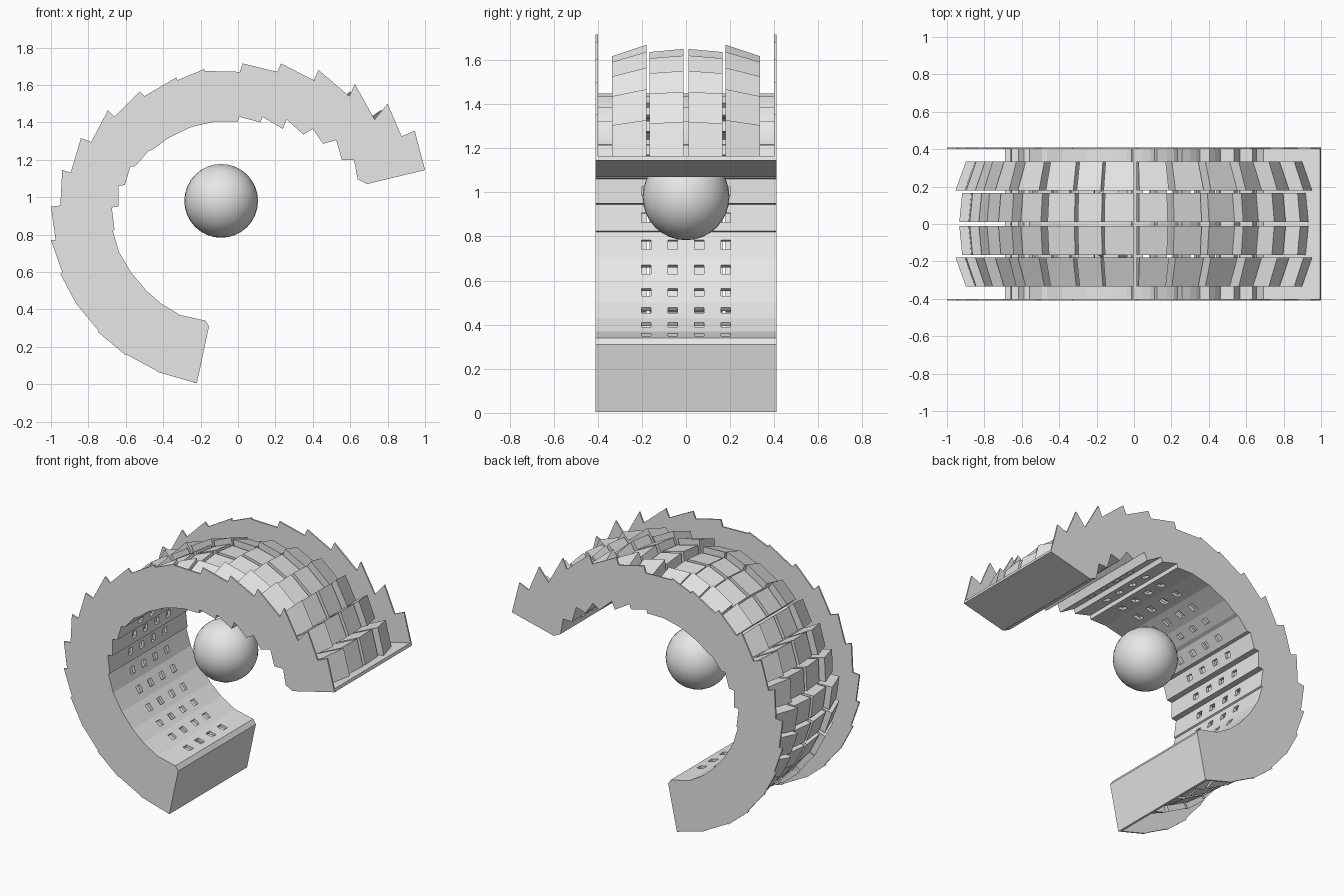
import bpy, bmesh
from mathutils import Vector

cube = bpy.data.objects.get("Cube")
if cube:
    bpy.data.objects.remove(cube)

# One flat grey
grey = bpy.data.materials.new("light_grey")
grey.use_nodes = True
COLOUR = (0.8, 0.8, 0.8, 1)
grey.diffuse_color = COLOUR
grey.node_tree.nodes["Principled BSDF"].inputs["Base Color"].default_value = COLOUR

# Side profile (x, z): a start and an end point for each of the 20 ring segments
OUTER = [(-.22, .005), (-.43, .065), (-.44, .075), (-.60, .16), (-.60, .155), (-.75, .28),
         (-.745, .285), (-.865, .43), (-.86, .42), (-.95, .59), (-.94, .60), (-1, .77),
         (-.975, .77), (-1, .95), (-.95, .955), (-.94, 1.145), (-.895, 1.13), (-.84, 1.315),
         (-.785, 1.295), (-.695, 1.465), (-.66, 1.43), (-.525, 1.565), (-.50, 1.54), (-.33, 1.64),
         (-.325, 1.625), (-.18, 1.685), (-.18, 1.675), (.01, 1.67), (.025, 1.715), (.21, 1.67),
         (.23, 1.715), (.405, 1.625), (.43, 1.68), (.595, 1.54), (.625, 1.605), (.73, 1.415),
         (.80, 1.50), (.875, 1.325), (.945, 1.355), (1, 1.145)]
INNER = [(-.175, .34), (-.31, .37), (-.31, .37), (-.41, .43), (-.41, .43), (-.49, .50),
         (-.49, .50), (-.57, .595), (-.57, .595), (-.635, .705), (-.635, .705), (-.67, .82),
         (-.66, .825), (-.675, .945), (-.64, .95), (-.64, 1.06), (-.605, 1.065), (-.575, 1.165),
         (-.55, 1.165), (-.48, 1.245), (-.455, 1.255), (-.375, 1.315), (-.375, 1.315), (-.25, 1.375),
         (-.25, 1.375), (-.12, 1.405), (-.12, 1.405), (0, 1.405), (.005, 1.43), (.12, 1.40),
         (.13, 1.43), (.24, 1.365), (.26, 1.415), (.35, 1.335), (.40, 1.365), (.455, 1.285),
         (.525, 1.305), (.555, 1.20), (.62, 1.20), (.64, 1.095)]
OUTER = [Vector(p) for p in OUTER]
INNER = [Vector(p) for p in INNER]
LIP_A, LIP_B = Vector((-.155, .31)), Vector((.69, 1.07))
HALF, WALL = .40, .01


def add_object(name, bm):
    mesh = bpy.data.meshes.new(name)
    bm.to_mesh(mesh)
    bm.free()
    mesh.materials.append(grey)
    obj = bpy.data.objects.new(name, mesh)
    bpy.context.collection.objects.link(obj)
    return obj


def prism(bm, ring_a, ring_b):
    """Closed solid between two matching rings of 3D points."""
    a = [bm.verts.new(p) for p in ring_a]
    b = [bm.verts.new(p) for p in ring_b]
    bm.faces.new(a)
    bm.faces.new(b[::-1])
    for i in range(len(a)):
        j = (i + 1) % len(a)
        bm.faces.new((a[j], a[i], b[i], b[j]))


def at(p, y):
    return Vector((p.x, y, p.y))


# Thin sawtooth side walls
outline = OUTER + [LIP_B] + INNER[::-1] + [LIP_A]
for name, y in (("front_wall", -HALF - WALL), ("back_wall", HALF)):
    bm = bmesh.new()
    prism(bm, [at(p, y) for p in outline], [at(p, y + WALL) for p in outline])
    bmesh.ops.recalc_face_normals(bm, faces=bm.faces[:])
    add_object(name, bm)

# Inner shell with end caps, pierced by four small windows per segment
bm = bmesh.new()
rows = [-HALF]
for c in (-.18, -.06, .06, .18):
    rows += [c - .021, c + .021]
rows.append(HALF)


def strip(p, q, windows):
    if (q - p).length < 1e-4:
        return
    cuts = [0, .32, .68, 1] if windows else [0, 1]
    for i in range(len(cuts) - 1):
        a, b = p.lerp(q, cuts[i]), p.lerp(q, cuts[i + 1])
        for j in range(len(rows) - 1):
            if windows and i == 1 and j % 2 == 1:
                continue
            y0, y1 = rows[j], rows[j + 1]
            bm.faces.new([bm.verts.new(v) for v in (at(a, y1), at(b, y1), at(b, y0), at(a, y0))])


path = [OUTER[0], LIP_A] + INNER + [LIP_B, OUTER[-1]]
for k in range(len(path) - 1):
    strip(path[k], path[k + 1], 2 <= k < len(path) - 3 and k % 2 == 0)
bmesh.ops.remove_doubles(bm, verts=bm.verts[:], dist=1e-4)
shell = add_object("inner_shell", bm)
solid = shell.modifiers.new("thickness", 'SOLIDIFY')
solid.thickness = .02
solid.offset = -1

# Barrel-curved armour blocks: (y, depth below the wall edge) at each column side
COLUMNS = [((.012, .065), (.165, .080)), ((.180, .045), (.335, .100))]
for number, (near, far) in enumerate(COLUMNS):
    for side, sign in (("front", -1), ("back", 1)):
        bm = bmesh.new()
        for k in range(0, len(OUTER), 2):
            o0, o1, i0, i1 = OUTER[k], OUTER[k + 1], INNER[k], INNER[k + 1]
            top0, top1 = o0.lerp(o1, .04), o0.lerp(o1, .95)
            low0, low1 = i0.lerp(i1, .04), i0.lerp(i1, .95)
            rings = []
            for y, drop in (near, far):
                ends = []
                for top, low in ((top0, low0), (top1, low1)):
                    inward = (low - top).normalized()
                    ends.append((top + inward * drop, low - inward * .06))
                (ta, la), (tb, lb) = ends
                rings.append([at(p, sign * y) for p in (ta, tb, lb, la)])
            prism(bm, *rings)
        bmesh.ops.recalc_face_normals(bm, faces=bm.faces[:])
        add_object(f"{side}_armour_column_{number + 1}", bm)

# Smooth ball floating at the centre
bpy.ops.mesh.primitive_uv_sphere_add(segments=32, ring_count=16, radius=.197, location=(-.09, 0, .98))
ball = bpy.context.object
ball.name = "centre_ball"
ball.data.materials.append(grey)
bpy.ops.object.shade_smooth()
